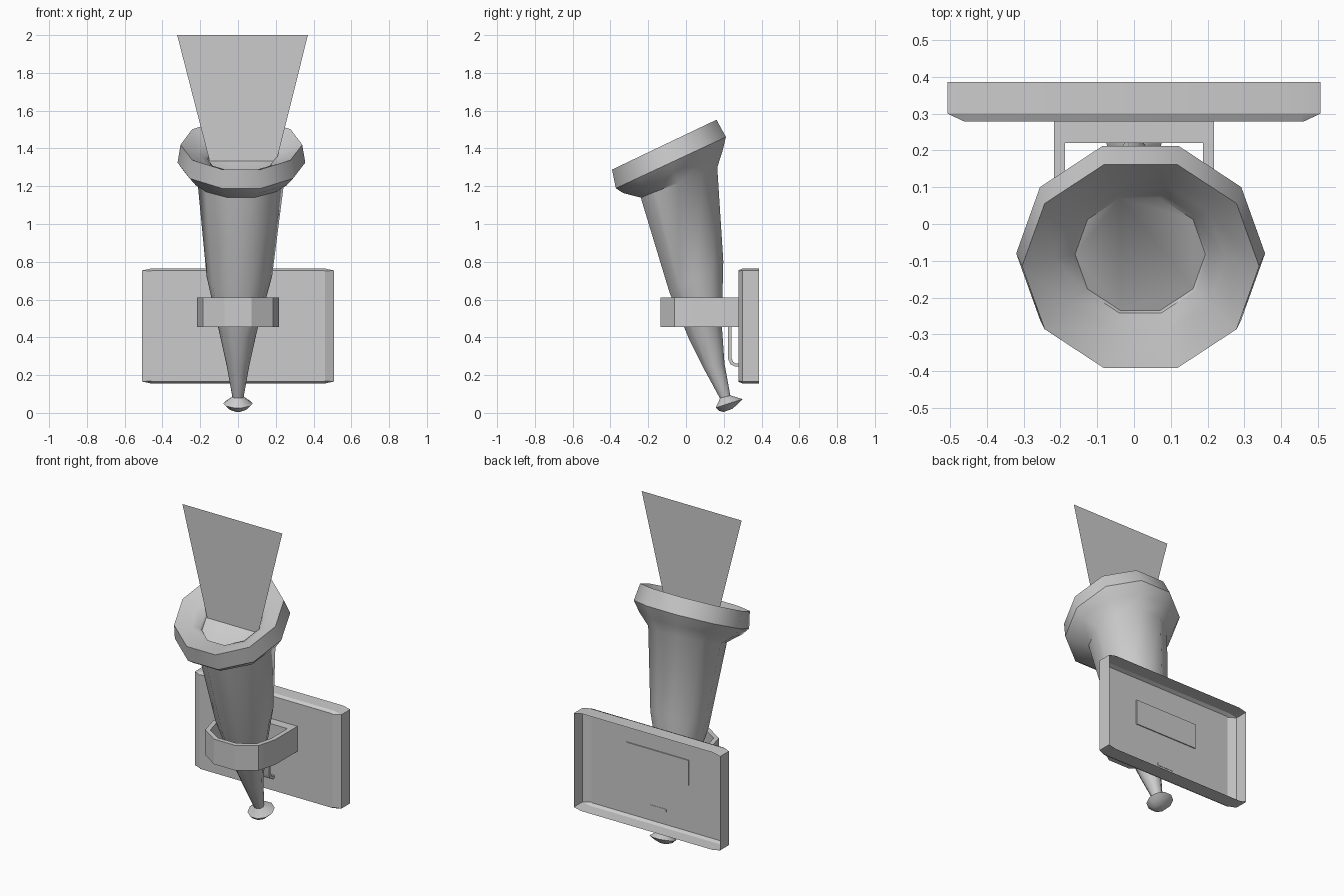
import bpy
from math import sin, cos, radians, pi

if "Cube" in bpy.data.objects:
    bpy.data.objects.remove(bpy.data.objects["Cube"])


def make(name, verts, faces, angle=40):
    mesh = bpy.data.meshes.new(name)
    mesh.from_pydata(verts, [], faces)
    mesh.update()
    ob = bpy.data.objects.new(name, mesh)
    bpy.context.collection.objects.link(ob)
    bpy.ops.object.select_all(action='DESELECT')
    ob.select_set(True)
    bpy.context.view_layer.objects.active = ob
    bpy.ops.object.mode_set(mode='EDIT')
    bpy.ops.mesh.select_all(action='SELECT')
    bpy.ops.mesh.normals_make_consistent(inside=False)
    bpy.ops.object.mode_set(mode='OBJECT')
    bpy.ops.object.shade_smooth_by_angle(angle=radians(angle))
    return ob


def skin(rings, cap_start=True, cap_end=True):
    """Join equal-length loops of points into a skin."""
    n = len(rings[0])
    verts = [p for r in rings for p in r]
    faces = [(k * n + i, k * n + (i + 1) % n, (k + 1) * n + (i + 1) % n, (k + 1) * n + i)
             for k in range(len(rings) - 1) for i in range(n)]
    if cap_start:
        faces.append(tuple(reversed(range(n))))
    if cap_end:
        faces.append(tuple(range(len(verts) - n, len(verts))))
    return verts, faces


def tilted_ring(x, y, z, r, tilt, sides=10):
    a = radians(tilt)
    out = []
    for i in range(sides):
        t = 2 * pi * i / sides
        out.append((x + r * cos(t), y + r * sin(t) * cos(a), z + r * sin(t) * sin(a)))
    return out


# Torch body: finial, tapered shaft, flared rim, inner bowl (x, y, z, radius, tilt)
body = [
    (0, 0.222, 0.013, 0.025, 20),
    (0, 0.225, 0.028, 0.055, 20),
    (0, 0.228, 0.050, 0.078, 18),
    (0, 0.220, 0.070, 0.052, 15),
    (0, 0.207, 0.085, 0.030, 15),
    (0, 0.148, 0.250, 0.060, 12),
    (0, 0.103, 0.430, 0.100, 25),
    (0.007, 0.055, 0.720, 0.173, 30),
    (0.015, -0.037, 1.220, 0.229, 21.6),
    (0.017, -0.070, 1.272, 0.298, 22.5),
    (0.018, -0.080, 1.325, 0.338, 25),
    (0.018, -0.115, 1.420, 0.322, 25.5),
    (0.017, -0.093, 1.378, 0.232, 25.5),
    (0.017, -0.080, 1.355, 0.187, 25),
    (0.017, -0.082, 1.337, 0.177, 25),
]
make("torch_body", *skin([tilted_ring(*r) for r in body]))

# Flame card
make("flame", [(-0.15, -0.09, 1.33), (0.203, -0.09, 1.33),
               (0.37, -0.09, 2.0), (-0.322, -0.09, 2.0)], [(0, 1, 2, 3)])


# Holder hoop: U-shaped band around the shaft
def u_loop(half, z):
    return [(-x, y, z) for x, y in half] + [(x, y, z) for x, y in reversed(half)]


outer = [(0.217, 0.284), (0.217, 0.06), (0.185, -0.06), (0.072, -0.135)]
inner = [(0.188, 0.22), (0.188, 0.06), (0.160, -0.045), (0.062, -0.107)]
lo, hi = 0.455, 0.612
hoop = [u_loop(outer, lo), u_loop(outer, hi), u_loop(inner, hi), u_loop(inner, lo), u_loop(outer, lo)]
verts, faces = skin(hoop[:4], False, False)
faces += [(24 + i, 24 + (i + 1) % 8, (i + 1) % 8, i) for i in range(8)]
make("holder_hoop", verts, faces, 30)

# Support strap under the hoop, bent back to the plate
strap = [(0.223, 0.46), (0.223, 0.285), (0.235, 0.258), (0.26, 0.245), (0.28, 0.245),
         (0.28, 0.262), (0.264, 0.262), (0.25, 0.27), (0.241, 0.29), (0.241, 0.46)]
make("support_strap", *skin([[(x, y, z) for y, z in strap] for x in (-0.058, 0.058)]), 30)


# Wall plate: open-backed shell with chamfered front
def plate_ring(w, h, cx, cz, y):
    pts = [(w, h - cz), (w - cx, h), (cx - w, h), (-w, h - cz),
           (-w, cz - h), (cx - w, -h), (w - cx, -h), (w, cz - h)]
    return [(x, y, 0.46 + z) for x, z in pts]


plate = [plate_ring(0.46, 0.295, 0.004, 0.004, 0.278),
         plate_ring(0.507, 0.305, 0.05, 0.011, 0.300),
         plate_ring(0.507, 0.305, 0.05, 0.011, 0.386)]
make("wall_plate", *skin(plate, True, False), 15)
